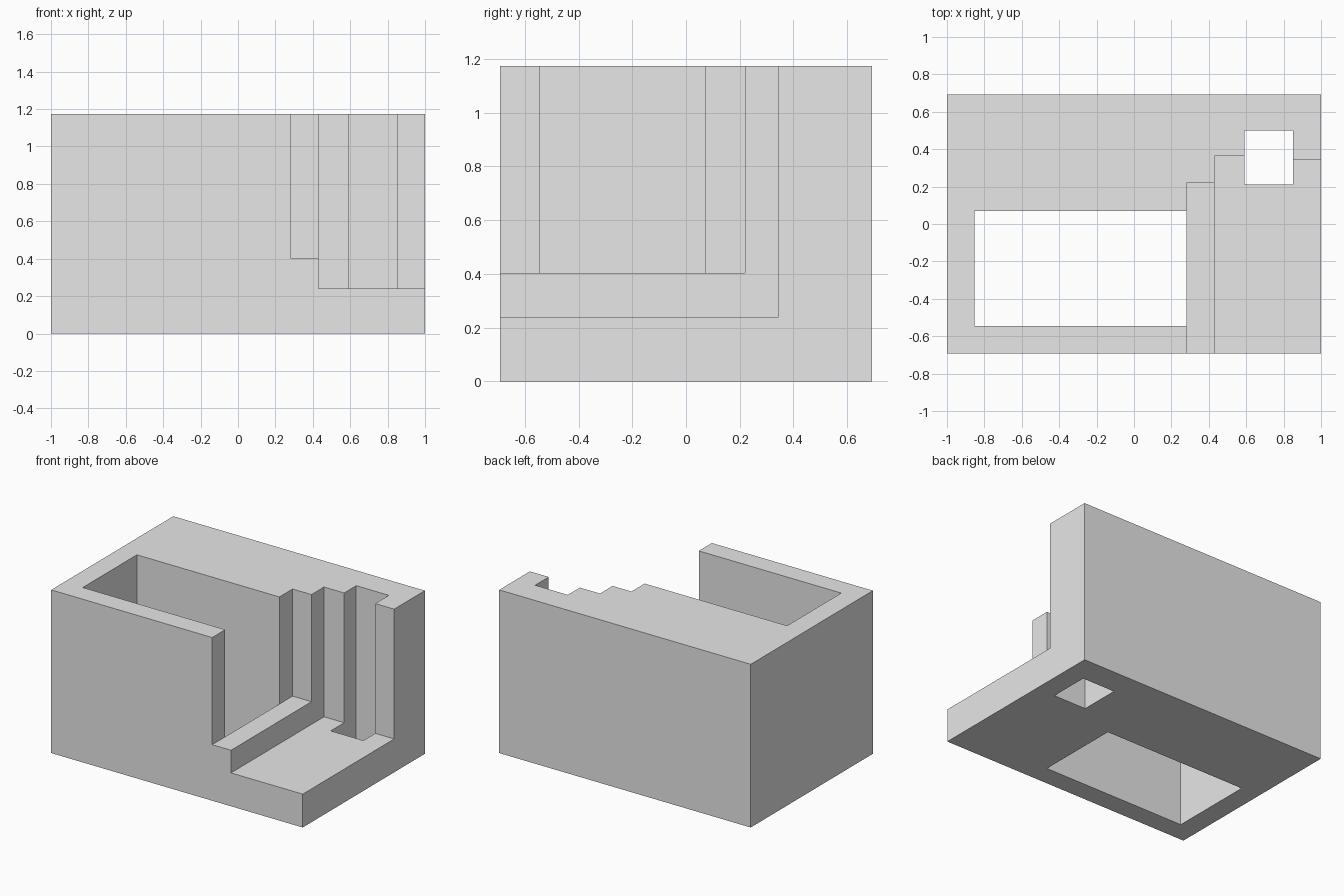
import bpy

default_cube = bpy.data.objects.get("Cube")
if default_cube:
    bpy.data.objects.remove(default_cube, do_unlink=True)

# Single light grey material
grey = bpy.data.materials.new("light grey")
grey.use_nodes = True
grey.diffuse_color = (0.8, 0.8, 0.8, 1)
grey.node_tree.nodes["Principled BSDF"].inputs["Base Color"].default_value = grey.diffuse_color

HALF_DEPTH, HEIGHT, OVER = 0.693, 1.173, 0.1


def box(name, low, high):
    """Axis-aligned box between two corners."""
    bpy.ops.mesh.primitive_cube_add(size=1)
    obj = bpy.context.object
    obj.name = name
    for v in obj.data.vertices:
        v.co = [lo + (hi - lo) * (c + 0.5) for lo, hi, c in zip(low, high, v.co)]
    obj.data.materials.append(grey)
    return obj


def cut(target, name, low, high):
    """Subtract a box from the target, then drop the cutter."""
    cutter = box(name, low, high)
    cutter.hide_render = True
    mod = target.modifiers.new(name, "BOOLEAN")
    mod.operation, mod.solver, mod.object = "DIFFERENCE", "EXACT", cutter
    bpy.context.view_layer.objects.active = target
    bpy.ops.object.modifier_apply(modifier=name)
    bpy.data.objects.remove(cutter, do_unlink=True)


# Solid block
block = box("stepped_block", (-1, -HALF_DEPTH, 0), (1, HALF_DEPTH, HEIGHT))
FRONT, TOP, BELOW = -HALF_DEPTH - OVER, HEIGHT + OVER, -OVER

# Upper and lower steps, open to the front; the lower one also to the side
cut(block, "upper_step", (0.28, FRONT, 0.403), (0.5, 0.22, TOP))
cut(block, "lower_step", (0.43, FRONT, 0.24), (0.72, 0.363, TOP))
cut(block, "lower_step_side", (0.7, FRONT, 0.24), (1 + OVER, 0.345, TOP))

# Large well and small shaft, both right through the block
# The well stops at the edge of the upper step, whose cut opens its side
cut(block, "large_well", (-0.853, -0.545, BELOW), (0.28, 0.07, TOP))
cut(block, "small_shaft", (0.59, 0.21, BELOW), (0.85, 0.5, TOP))
